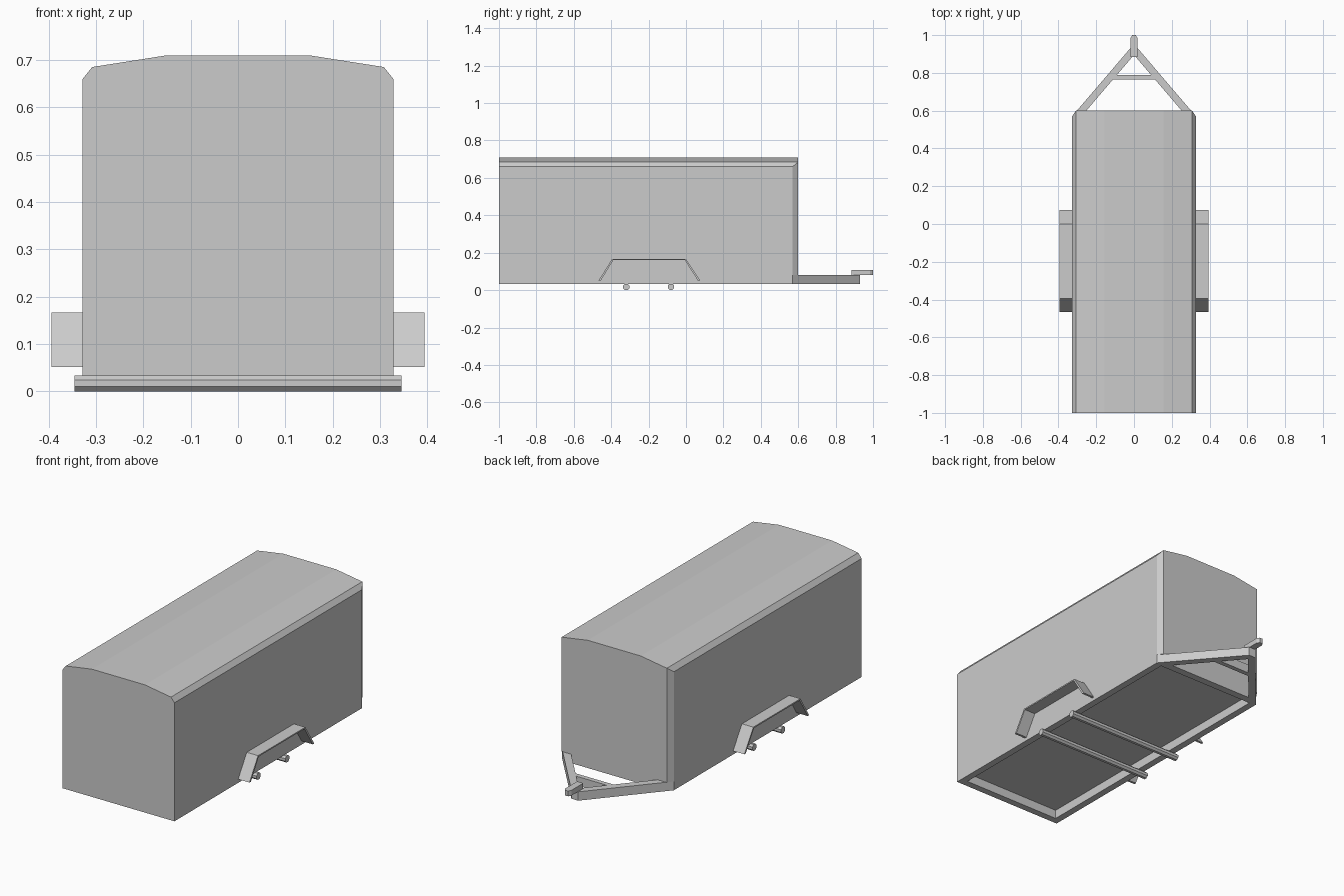
import bpy, bmesh, math
from mathutils import Vector

cube = bpy.data.objects.get("Cube")
if cube:
    bpy.data.objects.remove(cube, do_unlink=True)

grey = bpy.data.materials.new("light_grey")
grey.use_nodes = True
COLOUR = (0.6, 0.6, 0.6, 1)
grey.diffuse_color = COLOUR
grey.node_tree.nodes["Principled BSDF"].inputs["Base Color"].default_value = COLOUR


def finish(name, bm):
    bmesh.ops.recalc_face_normals(bm, faces=bm.faces)
    mesh = bpy.data.meshes.new(name)
    bm.to_mesh(mesh)
    bm.free()
    mesh.materials.append(grey)
    obj = bpy.data.objects.new(name, mesh)
    bpy.context.scene.collection.objects.link(obj)
    return obj


def prism(name, points, direction):
    """Extrude a flat outline along a direction."""
    bm = bmesh.new()
    face = bm.faces.new([bm.verts.new(p) for p in points])
    new = bmesh.ops.extrude_face_region(bm, geom=[face], use_keep_orig=True)["geom"]
    bmesh.ops.translate(bm, vec=Vector(direction),
                        verts=[g for g in new if isinstance(g, bmesh.types.BMVert)])
    return finish(name, bm)


def plan(name, outline, low, high):
    return prism(name, [(x, y, low) for x, y in outline], (0, 0, high - low))


def box(name, x0, x1, y0, y1, low, high):
    return plan(name, [(x0, y0), (x1, y0), (x1, y1), (x0, y1)], low, high)


W, CORNER = 0.328, 0.308          # half widths at the sides and at the cut corners
REAR, SHOULDER, NOSE = -1.0, 0.57, 0.60
LOW, DECK = 0.033, 0.08

# Box body with a faceted roof and two cut corners
half = [(CORNER, DECK), (W, DECK), (W, 0.66), (CORNER, 0.685), (0.155, 0.709)]
section = half + [(-x, z) for x, z in reversed(half)]
bm = bmesh.new()
rear = [bm.verts.new((x, REAR, z)) for x, z in section]
nose = [bm.verts.new((x, SHOULDER if abs(x) == W else NOSE, z)) for x, z in section]
n = len(section)
for i in range(n):
    j = (i + 1) % n
    bm.faces.new((rear[i], rear[j], nose[j], nose[i]))
bm.faces.new(rear)
bm.faces.new(nose[:4])
bm.faces.new(nose[6:])
bm.faces.new([v for v in nose if abs(v.co.x) < W])
finish("box_body", bm)

# Chassis frame
RAIL = 0.037
box("frame_rear_beam", -W, W, REAR, REAR + RAIL, LOW, DECK)
plan("frame_front_beam", [(-W + RAIL, 0.56), (W - RAIL, 0.56),
                          (0.3, NOSE), (-0.3, NOSE)], LOW, DECK)

for s, side in ((1, "left"), (-1, "right")):
    plan(side + "_frame_rail", [(s * W, REAR + RAIL), (s * W, SHOULDER),
                                (s * (W - RAIL), SHOULDER),
                                (s * (W - RAIL), REAR + RAIL)], LOW, DECK)
    # Slanted drawbar arm
    plan(side + "_drawbar_arm", [(s * W, SHOULDER), (s * 0.02, 0.93), (0, 0.93),
                                 (0, 0.895), (s * 0.278, SHOULDER)], LOW, DECK)
    # Bent sheet fender
    outer = [(-0.467, 0.052), (-0.395, 0.167), (0.0, 0.167), (0.075, 0.052)]
    inner = [(0.063, 0.052), (-0.006, 0.160), (-0.389, 0.160), (-0.455, 0.052)]
    prism(side + "_fender", [(s * W, y, z) for y, z in outer + inner],
          (s * 0.066, 0, 0))

# Drawbar brace and coupling
plan("drawbar_brace", [(-0.12, 0.765), (0.12, 0.765), (0.1, 0.79), (-0.1, 0.79)],
     LOW, DECK)
plan("coupling", [(-0.018, 0.885), (0.018, 0.885), (0.018, 0.985),
                  (0.009, 1.0), (-0.009, 1.0), (-0.018, 0.985)], DECK, 0.108)

# Two eight-sided axles
R = 0.017
for name, y in (("rear_axle", -0.32), ("front_axle", -0.08)):
    ring = [math.radians(22.5 + 45 * k) for k in range(8)]
    r = R / math.cos(math.pi / 8)
    prism(name, [(-0.345, y + r * math.cos(a), R + r * math.sin(a)) for a in ring],
          (0.69, 0, 0))
